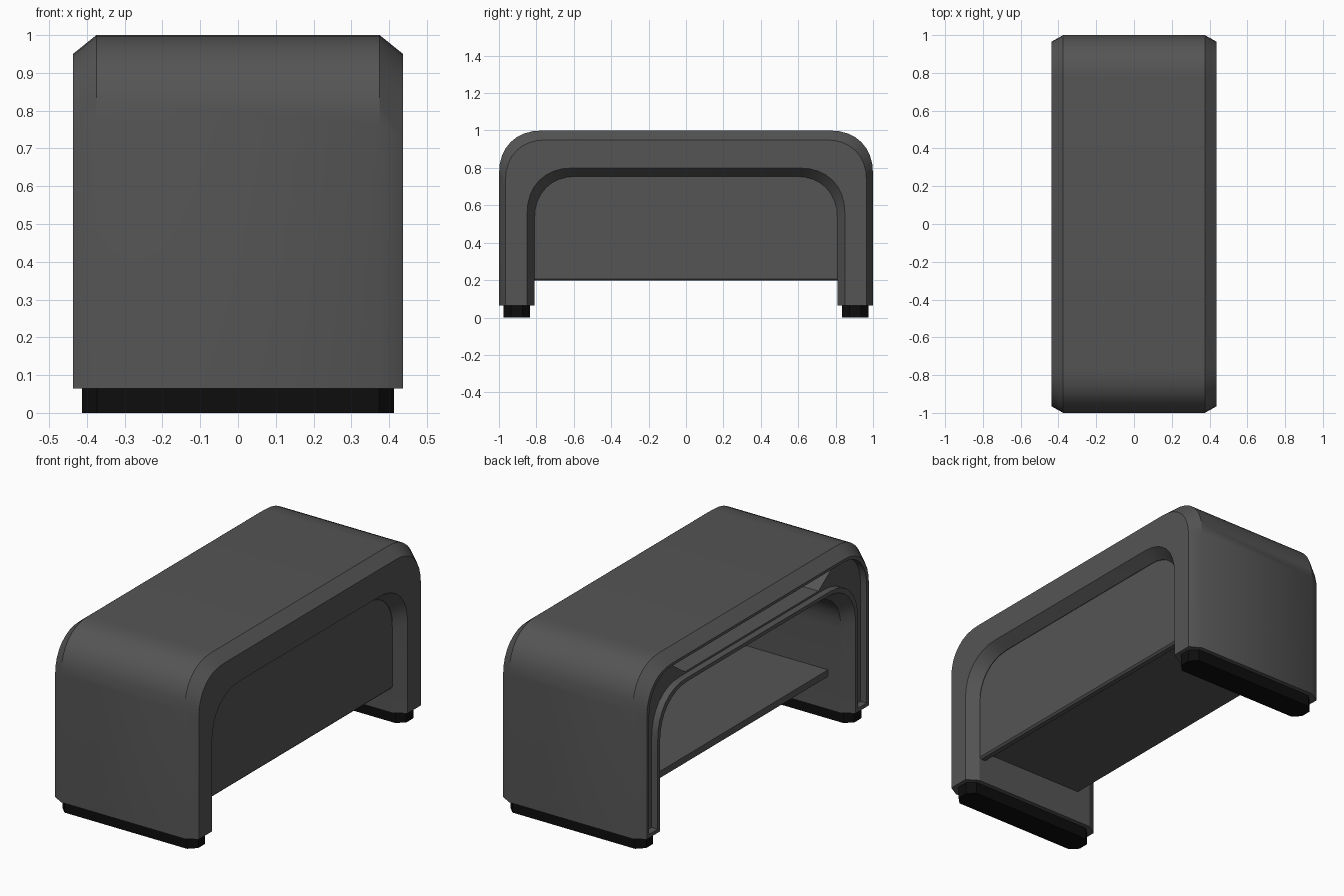
import bpy, bmesh, math

if "Cube" in bpy.data.objects:
    bpy.data.objects.remove(bpy.data.objects["Cube"])


def material(name, v):
    m = bpy.data.materials.new(name)
    m.diffuse_color = (v, v, v, 1)
    m.use_nodes = True
    m.node_tree.nodes["Principled BSDF"].inputs["Base Color"].default_value = m.diffuse_color
    return m


BODY = material("charcoal", 0.09)
RUBBER = material("black_rubber", 0.004)


def activate(ob):
    bpy.ops.object.select_all(action='DESELECT')
    ob.select_set(True)
    bpy.context.view_layer.objects.active = ob


def finish(name, bm, mat, angle=30):
    bmesh.ops.recalc_face_normals(bm, faces=bm.faces[:])
    me = bpy.data.meshes.new(name)
    bm.to_mesh(me)
    bm.free()
    ob = bpy.data.objects.new(name, me)
    bpy.context.collection.objects.link(ob)
    me.materials.append(mat)
    activate(ob)
    if angle:
        bpy.ops.object.shade_smooth_by_angle(angle=math.radians(angle))
    return ob


def arch(half, top, r, bottom, n=8, power=2.25):
    """Upside-down U outline in (y, z), from +y foot to -y foot."""
    right = [(half, bottom)]
    for i in range(n + 1):
        a = math.pi / 2 * i / n
        c, s = max(math.cos(a), 0) ** (2 / power), math.sin(a) ** (2 / power)
        right.append((half - r + r * c, top - r + r * s))
    return right + [(-y, z) for y, z in reversed(right)]


def loft(rings, band=False):
    """rings: (x, closed yz outline) joined along x; band caps a U-shaped strip."""
    bm = bmesh.new()
    loops = [[bm.verts.new((x, y, z)) for y, z in pts] for x, pts in rings]
    n = len(loops[0])
    for a, b in zip(loops, loops[1:]):
        for i in range(n):
            j = (i + 1) % n
            bm.faces.new((a[i], a[j], b[j], b[i]))
    for lp in (loops[0], loops[-1]):
        if band:
            for i in range(n // 2 - 1):
                bm.faces.new((lp[i], lp[i + 1], lp[n - 2 - i], lp[n - 1 - i]))
        else:
            bm.faces.new(lp)
    return bm


def section(outer, inner, bottom):
    return arch(*outer, bottom) + arch(*inner, bottom)[::-1]


def cut(ob, cutter):
    mod = ob.modifiers.new("cut", 'BOOLEAN')
    mod.object = cutter
    mod.operation = 'DIFFERENCE'
    mod.solver = 'EXACT'
    activate(ob)
    bpy.ops.object.modifier_apply(modifier="cut")
    bpy.data.objects.remove(cutter)


# Arched body: chamfered towards both open sides, tiny bevel at the leg ends
side = section((0.965, 0.95, 0.22), (0.85, 0.80, 0.25), 0.065)
middle = section((1.0, 1.0, 0.235), (0.81, 0.755, 0.23), 0.065)
body = finish("arched_body", loft([(-0.437, side), (-0.375, middle),
                                   (0.375, middle), (0.437, side)], True), BODY, 0)

# Shallow channel along the rear side of the arch
channel = section((0.945, 0.935, 0.21), (0.87, 0.82, 0.25), 0.085)
cut(body, finish("channel_cutter", loft([(-0.6, channel), (-0.4, channel)], True), BODY, 0))

# Storage slot with slanted ends under the top
slot = [(-0.58, 0.83), (0.58, 0.83), (0.73, 0.935), (-0.73, 0.935)]
cut(body, finish("slot_cutter", loft([(-0.6, slot), (0.33, slot)]), BODY, 0))
activate(body)
bpy.ops.object.shade_smooth_by_angle(angle=math.radians(30))

# Privacy panel filling the arch, with a small bevel along its lower edge
panel = arch(0.812, 0.757, 0.23, 0.197)
panel_low = arch(0.812, 0.757, 0.23, 0.207)
finish("modesty_panel",
       loft([(0.335, panel), (0.362, panel), (0.372, panel_low)]), BODY)

# Inner shelf
shelf = [(-0.812, 0.245), (0.812, 0.245), (0.812, 0.282), (-0.812, 0.282)]
finish("shelf", loft([(-0.297, shelf), (0.34, shelf)]), BODY)

# Rubber feet with clipped corners
for sign, name in ((1, "back_foot"), (-1, "front_foot")):
    bm = bmesh.new()
    hx, hy, c = 0.413, 0.07, 0.04
    plan = [(hx - c, hy), (hx, hy - c), (hx, c - hy), (hx - c, -hy)]
    plan += [(-x, -y) for x, y in plan]
    f = bm.faces.new([bm.verts.new((x, y + sign * 0.905, 0)) for x, y in plan])
    ext = bmesh.ops.extrude_face_region(bm, geom=[f])
    for v in ext["geom"]:
        if isinstance(v, bmesh.types.BMVert):
            v.co.z = 0.07
    finish(name, bm, RUBBER)
